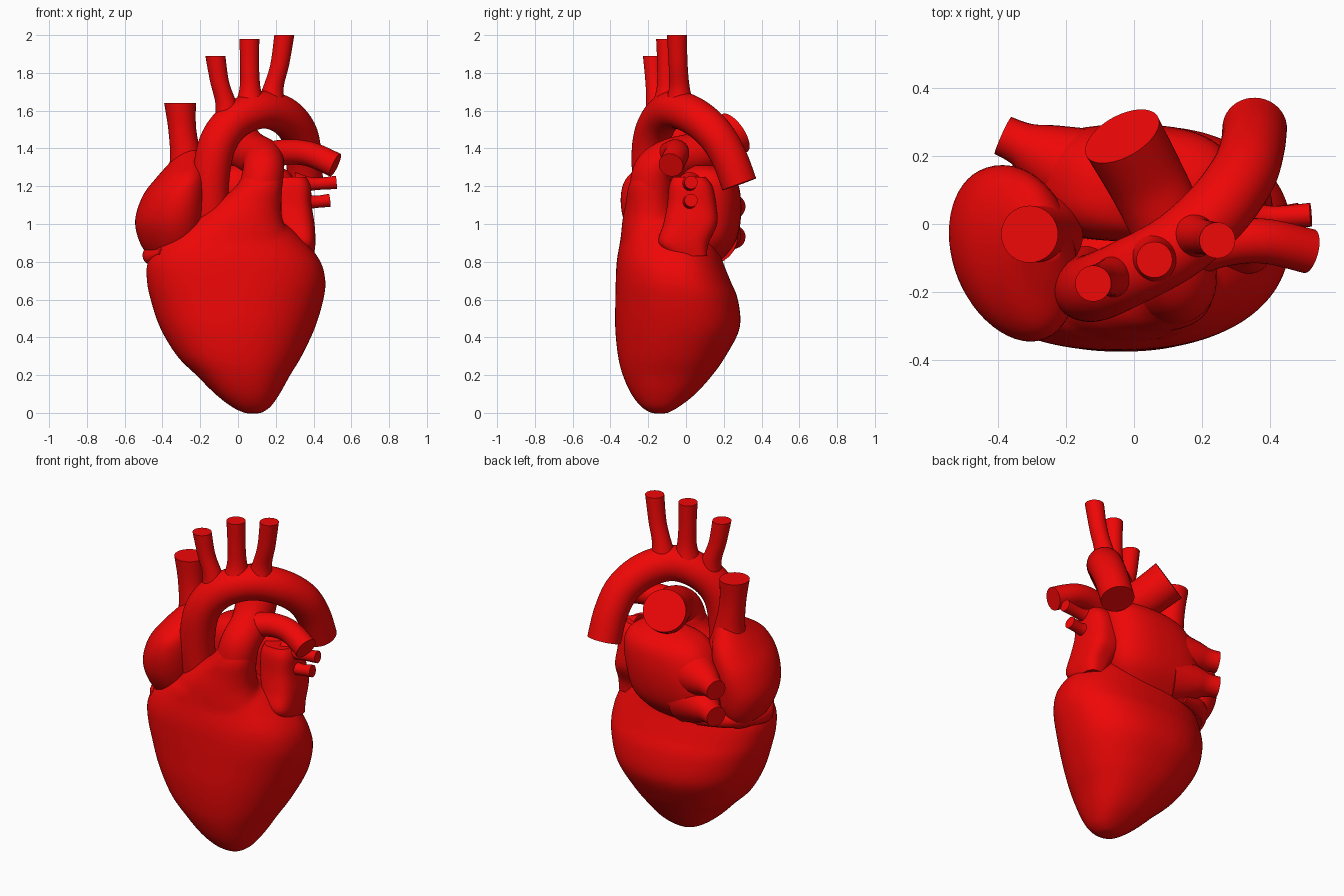
import bpy, bmesh, math
from mathutils import Vector

red = bpy.data.materials.new("heart_red")
red.diffuse_color = (0.87, 0.002, 0.002, 1)


def spline(points, steps):
    """Catmull-Rom interpolation of equal-length tuples."""
    n, out = len(points), []
    for i in range(n - 1):
        a, b, c, d = (points[min(max(k, 0), n - 1)] for k in (i - 1, i, i + 1, i + 2))
        for s in range(steps):
            t = s / steps
            out.append([0.5 * (2 * q + (r - p) * t + (2 * p - 5 * q + 4 * r - w) * t ** 2
                               + (3 * q - p - 3 * r + w) * t ** 3)
                        for p, q, r, w in zip(a, b, c, d)])
    return out + [list(points[-1])]


def skin(name, rings):
    """Bridge successive rings of points and cap both ends."""
    bm = bmesh.new()
    vs = [[bm.verts.new(p) for p in ring] for ring in rings]
    n = len(vs[0])
    for a, b in zip(vs, vs[1:]):
        for i in range(n):
            j = (i + 1) % n
            bm.faces.new((a[i], a[j], b[j], b[i]))
    bm.faces.new(vs[0][::-1])
    bm.faces.new(vs[-1])
    bmesh.ops.recalc_face_normals(bm, faces=bm.faces)
    mesh = bpy.data.meshes.new(name)
    bm.to_mesh(mesh)
    bm.free()
    ob = bpy.data.objects.new(name, mesh)
    bpy.context.collection.objects.link(ob)
    mesh.materials.append(red)
    bpy.ops.object.select_all(action='DESELECT')
    ob.select_set(True)
    bpy.context.view_layer.objects.active = ob
    bpy.ops.object.shade_smooth_by_angle(angle=math.radians(40))
    return ob


def chamber(name, sections, power=2.0, skew=0.0, n=56):
    """Loft of rounded horizontal sections (z, x0, x1, y0, y1)."""
    rings = []
    for z, x0, x1, y0, y1 in spline(sections, 5):
        ring = []
        for i in range(n):
            c, s = math.cos(math.tau * i / n), math.sin(math.tau * i / n)
            dx = math.copysign(abs(c) ** (2 / power), c)
            dy = math.copysign(abs(s) ** (2 / power), s)
            ring.append(((x0 + x1) / 2 + (x1 - x0) / 2 * (dx + skew * dy),
                         (y0 + y1) / 2 + (y1 - y0) / 2 * dy, z))
        rings.append(ring)
    return skin(name, rings)


def vessel(name, path, n=32, flat_top=False):
    """Round tube along a smooth path of (x, y, z, radius)."""
    pts = spline(path, 7)
    pos = [Vector(p[:3]) for p in pts]
    rings, u = [], None
    for i, p in enumerate(pos):
        t = (pos[min(i + 1, len(pos) - 1)] - pos[max(i - 1, 0)]).normalized()
        if flat_top:
            t = Vector((0, 0, 1))
        u = t.orthogonal() if u is None else u - t * u.dot(t)
        u.normalize()
        v = t.cross(u)
        rings.append([p + pts[i][3] * (u * math.cos(math.tau * k / n) + v * math.sin(math.tau * k / n))
                      for k in range(n)])
    return skin(name, rings)


def fuse(main, other):
    """Melt two overlapping parts into one smooth surface."""
    bpy.ops.object.select_all(action='DESELECT')
    other.select_set(True)
    main.select_set(True)
    bpy.context.view_layer.objects.active = main
    bpy.ops.object.join()
    m = main.modifiers.new("melt", 'REMESH')
    m.mode, m.voxel_size, m.use_smooth_shade = 'VOXEL', 0.014, True
    s = main.modifiers.new("soften", 'SMOOTH')
    s.factor, s.iterations = 0.5, 8


# Ventricles: the main tapered body, fused with the outflow cone
body = chamber("ventricles", [
    (-0.003, 0.04, 0.12, -0.18, -0.10), (0.03, -0.03, 0.17, -0.235, -0.04),
    (0.1, -0.12, 0.22, -0.29, 0.05), (0.2, -0.22, 0.275, -0.335, 0.14),
    (0.3, -0.32, 0.335, -0.36, 0.21), (0.45, -0.41, 0.405, -0.375, 0.285),
    (0.6, -0.46, 0.45, -0.374, 0.275), (0.7, -0.48, 0.46, -0.372, 0.235),
    (0.8, -0.475, 0.435, -0.367, 0.195), (0.9, -0.41, 0.36, -0.35, 0.16),
    (1.0, -0.27, 0.25, -0.325, 0.10), (1.06, -0.1, 0.12, -0.22, 0.0)], 2.3, 0.08)
cone = chamber("outflow_cone", [
    (0.82, -0.38, 0.32, -0.345, 0.05), (0.93, -0.31, 0.27, -0.345, 0.0),
    (1.03, -0.22, 0.235, -0.335, -0.03), (1.11, -0.12, 0.23, -0.32, -0.06),
    (1.2, -0.01, 0.235, -0.305, -0.08), (1.28, 0.03, 0.23, -0.27, -0.07)], 2.2)
fuse(body, cone)

# Atria and the left appendage
chamber("right_atrium", [
    (0.8, -0.45, -0.27, -0.18, 0.1), (0.9, -0.515, -0.2, -0.27, 0.15),
    (1.02, -0.54, -0.18, -0.33, 0.17), (1.15, -0.5, -0.17, -0.345, 0.17),
    (1.25, -0.425, -0.17, -0.31, 0.14), (1.33, -0.355, -0.18, -0.2, 0.08),
    (1.39, -0.31, -0.21, -0.1, 0.03)], 2, -0.22)
chamber("left_atrium", [
    (0.78, -0.3, 0.12, 0.0, 0.16), (0.9, -0.34, 0.24, -0.05, 0.26),
    (1.05, -0.32, 0.28, -0.05, 0.292), (1.2, -0.25, 0.30, -0.05, 0.28),
    (1.275, -0.17, 0.27, -0.02, 0.23), (1.31, -0.06, 0.2, 0.03, 0.15)], 2.5)
chamber("left_appendage", [
    (0.83, 0.28, 0.40, -0.07, 0.11), (0.9, 0.24, 0.41, -0.145, 0.12),
    (1.0, 0.2, 0.405, -0.12, 0.165), (1.1, 0.18, 0.39, -0.1, 0.16),
    (1.2, 0.18, 0.385, -0.09, 0.14), (1.25, 0.2, 0.36, -0.07, 0.1)], 3)
vessel("coronary_sinus", [
    (-0.40, -0.24, 0.85, 0.02), (-0.455, -0.12, 0.825, 0.04), (-0.45, 0.0, 0.845, 0.045),
    (-0.36, 0.12, 0.85, 0.045), (-0.2, 0.17, 0.84, 0.04)])

# Aortic arch, from ascending to descending end
vessel("aorta", [
    (-0.14, -0.16, 1.0, 0.1), (-0.145, -0.185, 1.22, 0.098), (-0.11, -0.185, 1.42, 0.1),
    (-0.02, -0.145, 1.545, 0.1), (0.12, -0.07, 1.605, 0.1), (0.24, 0.035, 1.575, 0.1),
    (0.32, 0.145, 1.485, 0.098), (0.348, 0.225, 1.36, 0.095), (0.355, 0.282, 1.21, 0.095)], 40)

# Three arteries rising from the arch, flared at the base
for name, (bx, by, bz), (tx, ty, tz), r in (
        ("brachiocephalic_artery", (-0.05, -0.155, 1.55), (-0.12, -0.175, 1.89), 0.07),
        ("carotid_artery", (0.065, -0.1, 1.62), (0.06, -0.105, 1.98), 0.085),
        ("subclavian_artery", (0.17, -0.035, 1.61), (0.245, -0.048, 2.0), 0.085)):
    h = tz - bz
    vessel(name, [(bx, by, bz, r), (bx + (tx - bx) * 0.2, by, bz + h * 0.27, 0.056),
                  (bx + (tx - bx) * 0.68, (by + ty) / 2, bz + h * 0.6, 0.05), (tx, ty, tz, 0.053)],
           flat_top=True)

# Superior vena cava
vessel("vena_cava", [(-0.265, -0.03, 1.22, 0.115), (-0.275, -0.03, 1.35, 0.085),
                     (-0.295, -0.03, 1.5, 0.074), (-0.307, -0.03, 1.64, 0.084)], flat_top=True)

# Pulmonary trunk turning into the rear branch, and the side branch
vessel("pulmonary_trunk", [
    (0.11, -0.18, 1.1, 0.11), (0.122, -0.185, 1.2, 0.112),
    (0.135, -0.165, 1.29, 0.108), (0.13, -0.08, 1.345, 0.108), (0.08, 0.04, 1.37, 0.112),
    (0.03, 0.14, 1.405, 0.115), (-0.035, 0.258, 1.482, 0.12)], 40)
vessel("pulmonary_branch", [
    (0.13, -0.1, 1.35, 0.075), (0.25, -0.06, 1.38, 0.068),
    (0.38, -0.05, 1.37, 0.066), (0.515, -0.08, 1.312, 0.066)])

# Pulmonary veins on both sides
for i, (z, x) in enumerate(((1.215, 0.52), (1.12, 0.485))):
    vessel(f"left_vein_{i + 1}", [(0.3, 0.02, z, 0.06), (0.4, 0.02, z - 0.003, 0.034),
                                  (x, 0.027, z + 0.005, 0.035)], 24)
for i, z in enumerate((1.1, 0.94)):
    vessel(f"right_vein_{i + 1}", [(-0.14, 0.14, z, 0.15), (-0.27, 0.205, z, 0.095),
                                   (-0.33, 0.235, z - 0.005, 0.066), (-0.385, 0.26, z - 0.01, 0.06)], 24)
